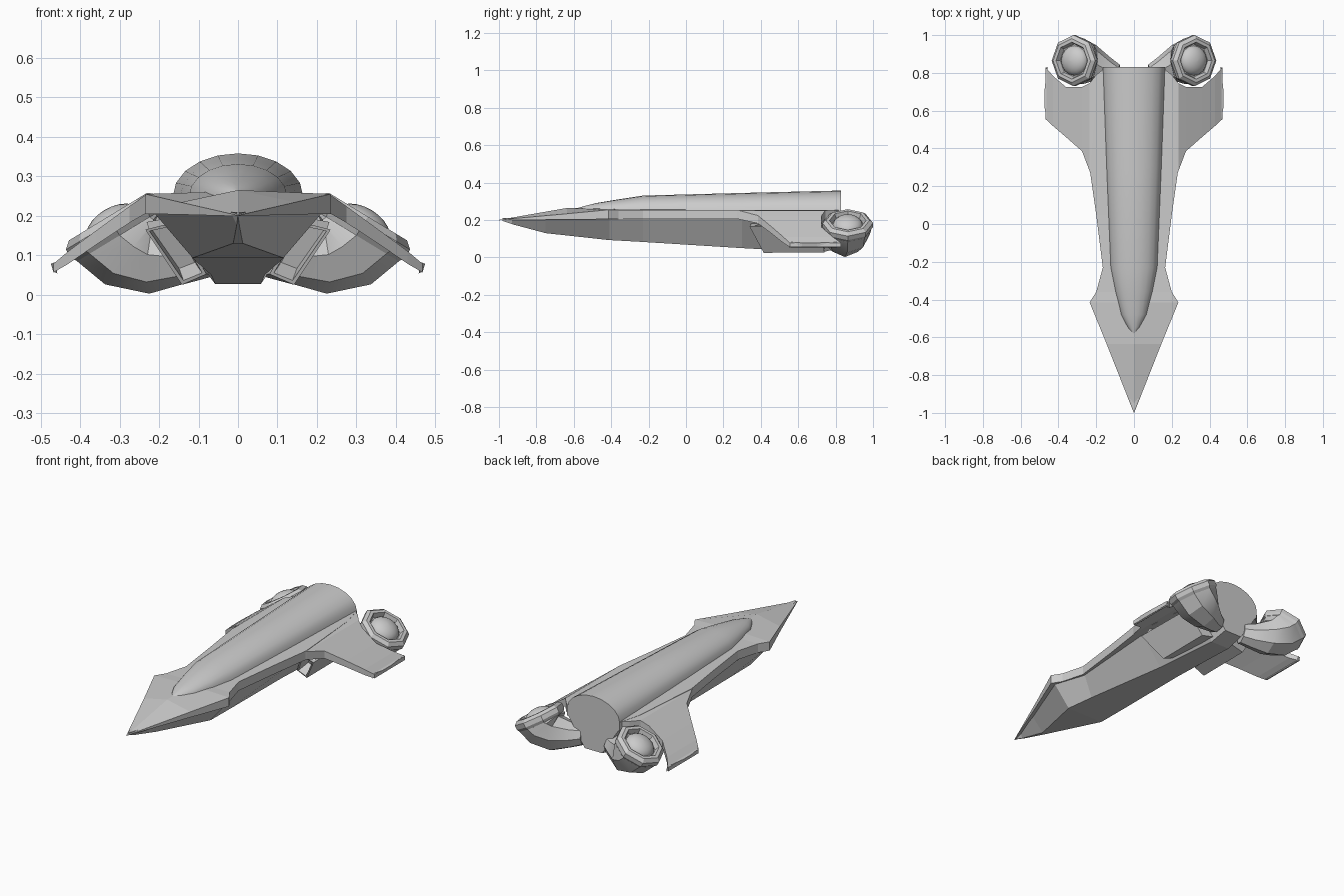
import bpy, bmesh
from math import sin, cos, pi
from mathutils import Vector

if "Cube" in bpy.data.objects:
    bpy.data.objects.remove(bpy.data.objects["Cube"])


def finish(name, bm, mirror=False, smooth=None):
    bmesh.ops.remove_doubles(bm, verts=bm.verts, dist=0.0002)
    bmesh.ops.recalc_face_normals(bm, faces=bm.faces)
    mesh = bpy.data.meshes.new(name)
    bm.to_mesh(mesh)
    bm.free()
    ob = bpy.data.objects.new(name, mesh)
    bpy.context.collection.objects.link(ob)
    if mirror:
        ob.modifiers.new("Mirror", 'MIRROR')
    if smooth:
        bpy.ops.object.select_all(action='DESELECT')
        ob.select_set(True)
        bpy.context.view_layer.objects.active = ob
        bpy.ops.object.shade_smooth_by_angle(angle=smooth)
    return ob


def loft_bm(rings):
    """Skin a row of equal-length closed rings and cap both ends."""
    bm = bmesh.new()
    rows = [[bm.verts.new(p) for p in r] for r in rings]
    n = len(rows[0])
    for a, b in zip(rows, rows[1:]):
        for i in range(n):
            j = (i + 1) % n
            bm.faces.new((a[i], a[j], b[j], b[i]))
    bm.faces.new(rows[0])
    bm.faces.new(rows[-1][::-1])
    return bm


def loft(name, rings, **kw):
    return finish(name, loft_bm(rings), **kw)


def disc(c, axis, r, n=8):
    """Ring of n points round an axis, one point towards +y."""
    c, axis = Vector(c), Vector(axis).normalized()
    u = Vector((0, 1, 0)).cross(axis).normalized()
    v = axis.cross(u)
    return [c + u * r * cos(2 * pi * k / n) + v * r * sin(2 * pi * k / n) for k in range(n)]


# Deck: flat arrowhead plate with a shallow ridge on the nose
deck = [(-1.0, .001, .201, .201, .199), (-.635, .145, .265, .234, .203),
        (-.415, .235, .262, .255, .205), (-.36, .20, .257, .255, .205),
        (-.23, .165, .256, .255, .205), (.05, .20, .255, .255, .205),
        (.28, .233, .255, .255, .205), (.70, .20, .255, .255, .205),
        (.83, .165, .255, .255, .205)]
loft("deck", [[(0, y, zt), (w, y, ze), (w, y, zb), (0, y, zb), (-w, y, zb), (-w, y, ze)]
              for y, w, zt, ze, zb in deck])

# Lower hull: tapering keel (y, top half width, bottom half width, bottom z)
keel = [(-.98, .004, .001, .195), (-.93, .02, .003, .178), (-.75, .088, .012, .13),
        (-.41, .215, .115, .093), (-.23, .155, .105, .083),
        (.30, .195, .068, .05), (.72, .185, .058, .027), (.83, .16, .055, .05)]
loft("lower_hull", [[(wb, y, zb), (wt, y, .21), (-wt, y, .21), (-wb, y, zb)]
                    for y, wt, wb, zb in keel])

# Fuselage: long half-round back that narrows to a point
back = [(-.58, .008, .264), (-.545, .035, .275), (-.48, .068, .291), (-.36, .098, .311),
        (-.23, .124, .331), (.30, .146, .345), (.83, .165, .358)]
loft("fuselage", [[(w * cos(pi * k / 10), y, .25 + (h - .25) * sin(pi * k / 10))
                   for k in range(11)] for y, w, h in back], smooth=0.6)

# Wings: drooping plates, scooped out behind for the pods (x, front, rear, top, bottom)
wing = [(.15, .20, .83, .254, .206), (.20, .21, .79, .254, .206), (.235, .28, .745, .252, .205),
        (.275, .385, .725, .224, .182), (.36, .46, .725, .162, .126),
        (.43, .52, .785, .110, .078), (.468, .555, .83, .078, .056)]
loft("wing", [[(x, f, t), (x, r, t), (x, r, b), (x, f, b)] for x, f, r, t, b in wing], mirror=True)
# Slight bulge of the wing tip
loft("wing_tip", [[(.462, .55, .083), (.462, .83, .083), (.458, .83, .054), (.458, .55, .054)],
                  [(.474, .62, .078), (.474, .70, .078), (.468, .70, .058), (.468, .62, .058)]],
     mirror=True)

# Intakes: slanted boxes under the wings with a recessed mouth
front = [(.155, .35, .185), (.235, .34, .165), (.142, .415, .025), (.08, .415, .052)]
rear = [(.14, .74, .185), (.23, .72, .165), (.142, .74, .027), (.05, .74, .05)]
bm = loft_bm([front, rear])
bmesh.ops.recalc_face_normals(bm, faces=bm.faces)
mouth = min(bm.faces, key=lambda f: f.calc_center_median().y)
bmesh.ops.inset_region(bm, faces=[mouth], thickness=.012)
bmesh.ops.inset_region(bm, faces=[mouth], thickness=.006, depth=-.07)
finish("intake", bm, mirror=True)

# Pods: eight-sided elbows swelling from the hull up to the nozzle
axis = Vector((.52, 0, .854))
base = Vector((.30, .865, .15))
loft("engine_pod", [disc((.09, .79, .10), (1, .3, -.1), .055),
                    disc((.145, .815, .095), (1, .3, 0), .07),
                    disc((.215, .85, .10), (1, .15, .1), .098),
                    disc((.265, .862, .122), (.8, 0, .6), .12),
                    disc(base, axis, .126)], mirror=True, smooth=0.45)

# Nozzle rims: eight-sided collars with a sunken floor (distance along axis, radius)
rim = [(-.005, .122), (.015, .135), (.04, .135), (.056, .116), (.056, .098), (.03, .088)]
loft("nozzle_rim", [disc(base + axis * d, axis, r) for d, r in rim], mirror=True)

# Glow domes inside the rims
dome = [(.025 + .05 * sin(a), .08 * cos(a)) for a in [pi / 2 * k / 6 for k in range(6)]]
dome.append((.075, .002))
loft("nozzle_dome", [disc(base + axis * d, axis, r, 16) for d, r in dome], mirror=True, smooth=0.8)
